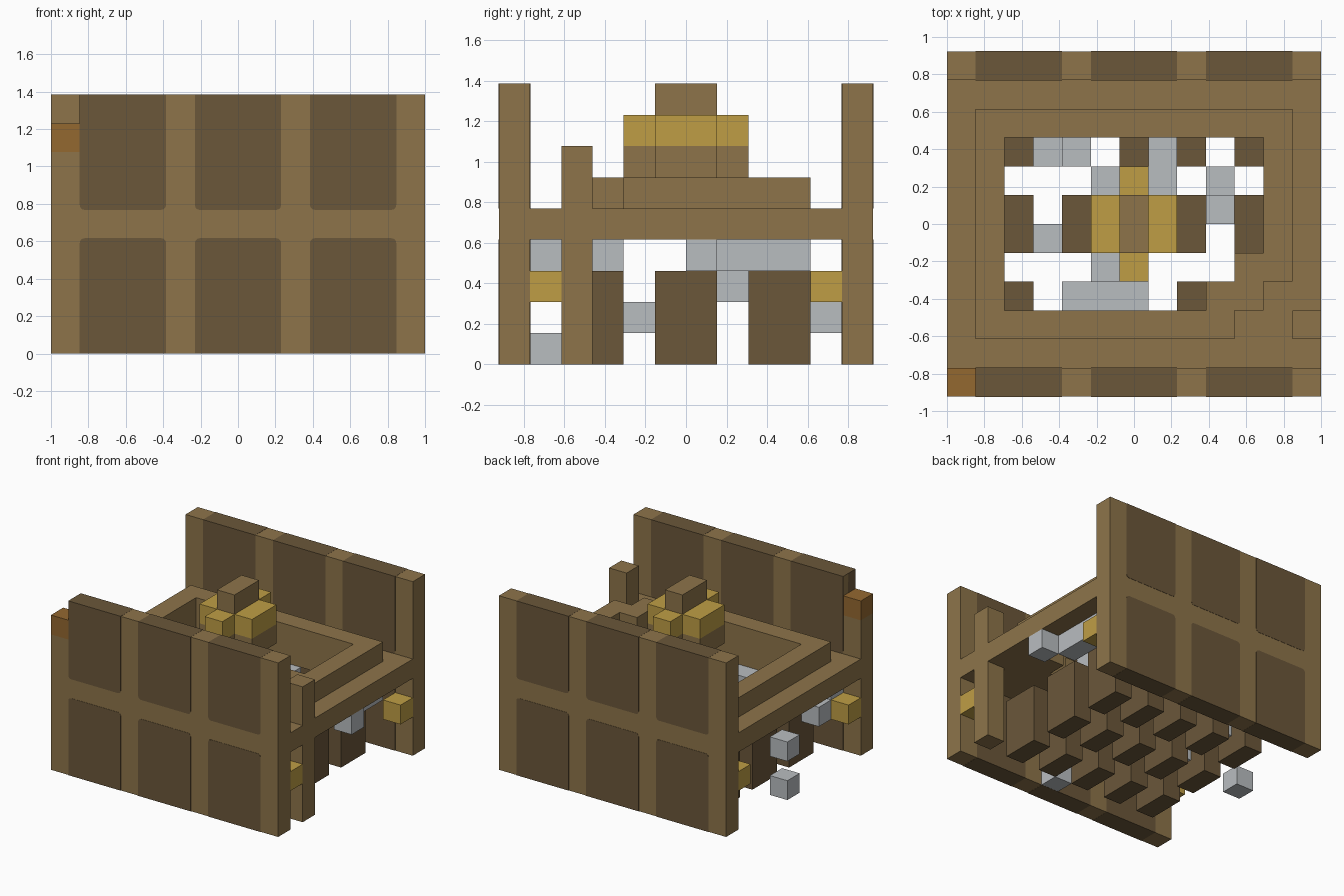
import bpy, bmesh
from mathutils import Vector
from itertools import product

if "Cube" in bpy.data.objects:
    bpy.data.objects.remove(bpy.data.objects["Cube"])

U = 2 / 13                          # block size
ORIGIN = Vector((-6.5, -6, 0))      # grid corner, in blocks


def material(name, hex_code):
    m = bpy.data.materials.new(name)
    srgb = [int(hex_code[k:k + 2], 16) / 255 for k in (0, 2, 4)]
    col = [((c + 0.055) / 1.055) ** 2.4 for c in srgb] + [1]
    m.use_nodes = True
    m.diffuse_color = col
    m.node_tree.nodes["Principled BSDF"].inputs["Base Color"].default_value = col
    return m


BROWN = material("light brown wood", "8D744A")
DARK = material("dark brown wood", "6B573A")
GOLD = material("gold", "BF9E45")
GREY = material("light grey", "B9BDC0")
ORANGE = material("orange brown", "946830")


def finish(name, bm, mat):
    bmesh.ops.recalc_face_normals(bm, faces=bm.faces)
    me = bpy.data.meshes.new(name)
    bm.to_mesh(me)
    bm.free()
    me.materials.append(mat)
    ob = bpy.data.objects.new(name, me)
    bpy.context.collection.objects.link(ob)
    return ob


def box(name, lo, hi, mat, pad=(0, 0, 0), round_z=None):
    """Box between two grid corners; round_z rounds its corners at that height."""
    lo, hi, pad = Vector(lo), Vector(hi), Vector(pad)
    bm = bmesh.new()
    bmesh.ops.create_cube(bm, size=1)
    mid, size = (lo + hi) / 2 + ORIGIN, hi - lo
    for v in bm.verts:
        v.co = Vector(((mid[k] + v.co[k] * size[k]) * U + 2 * v.co[k] * pad[k]
                       for k in range(3)))
    if round_z is not None:
        edges = [e for e in bm.edges
                 if abs(e.verts[0].co.y - e.verts[1].co.y) > 0.1
                 and abs(e.verts[0].co.z - round_z * U) < 0.01]
        bmesh.ops.bevel(bm, geom=edges, offset=0.025, segments=3,
                        profile=0.5, affect='EDGES')
    return finish(name, bm, mat)


def blocks(name, cells, mat):
    """Mesh of unit blocks, with only the outer faces kept."""
    cells = set(cells)
    bm = bmesh.new()
    for cell in cells:
        c = Vector(cell)
        for axis, side in product(range(3), (0, 1)):
            step = Vector((0, 0, 0))
            step[axis] = 2 * side - 1
            if tuple(int(n) for n in c + step) in cells:
                continue
            a, b = (axis + 1) % 3, (axis + 2) % 3
            quad = [(0, 0), (1, 0), (1, 1), (0, 1)]
            verts = []
            for p, q in (quad if side else quad[::-1]):
                corner = c.copy()
                corner[axis] += side
                corner[a] += p
                corner[b] += q
                verts.append(bm.verts.new((corner + ORIGIN) * U))
            bm.faces.new(verts)
    bmesh.ops.remove_doubles(bm, verts=bm.verts, dist=0.001)
    return finish(name, bm, mat)


def ring(outer, inner, z):
    (x0, x1, y0, y1), (a0, a1, b0, b1) = outer, inner
    return {(x, y, z) for x in range(x0, x1) for y in range(y0, y1)
            if not (a0 <= x < a1 and b0 <= y < b1)}


# Tall end walls; the front one has an orange block in its top corner
box("front_wall", (1, 0, 0), (13, 1, 9), BROWN)
box("front_wall_corner", (0, 0, 0), (1, 1, 7), BROWN)
box("corner_block", (0, 0, 7), (1, 1, 8), ORANGE)
box("back_wall", (0, 11, 0), (13, 12, 9), BROWN)

# Dark panels set into both walls
for side, y in (("front", 0), ("back", 11)):
    for x in (1, 5, 9):
        box(f"{side}_lower_panel", (x, y, 0), (x + 3, y + 1, 4), DARK,
            (0, 0.002, 0.001), 4)
        box(f"{side}_upper_panel", (x, y, 5), (x + 3, y + 1, 9), DARK,
            (0, 0.002, 0.001), 5)

# Deck with a raised rim, a stepped corner and a corner post
opening = (2, 11, 3, 9)
corner = {(9, 3), (10, 3), (10, 4)}
deck = ring((0, 13, 1, 11), opening, 4)
rim = ring((1, 12, 2, 10), opening, 5) - {(10, 2, 5), (11, 2, 5), (11, 3, 5)}
fill = {(x, y, z) for x, y in corner for z in (4, 5)}
post = {(12, 2, z) for z in range(7)}
blocks("deck", deck | rim | fill | post, BROWN)

# Rows of pillars under the deck
for x, y in product((2, 4, 6, 8, 10), (2, 5, 8)):
    box("pillar", (x, y, 0), (x + 1, y + 2, 3), DARK)

# Central cross-shaped lantern
arms = [(5, 5), (5, 6), (7, 5), (7, 6), (6, 4), (6, 7)]
core = {(6, y, z) for y in (5, 6) for z in (6, 7, 8)}
blocks("lantern_body", core | {(x, y, 6) for x, y in arms}, BROWN)
blocks("lantern_gold", [(x, y, 7) for x, y in arms], GOLD)

# Gold blocks near the four corners
for x, y in product((0, 12), (1, 10)):
    box("gold_block", (x, y, 2), (x + 1, y + 1, 3), GOLD)

# Scattered grey blocks
blocks("grey_blocks", [
    (0, 6, 0), (0, 6, 2), (12, 6, 3), (7, 1, 0), (1, 1, 3), (1, 2, 2),
    (5, 10, 1), (11, 7, 3), (11, 8, 3), (11, 9, 3), (7, 7, 3), (7, 8, 3),
    (9, 7, 2), (9, 6, 3), (5, 7, 2), (3, 8, 1), (4, 8, 3), (3, 5, 1),
    (5, 4, 1), (4, 3, 3), (5, 3, 3), (6, 3, 3)], GREY)
